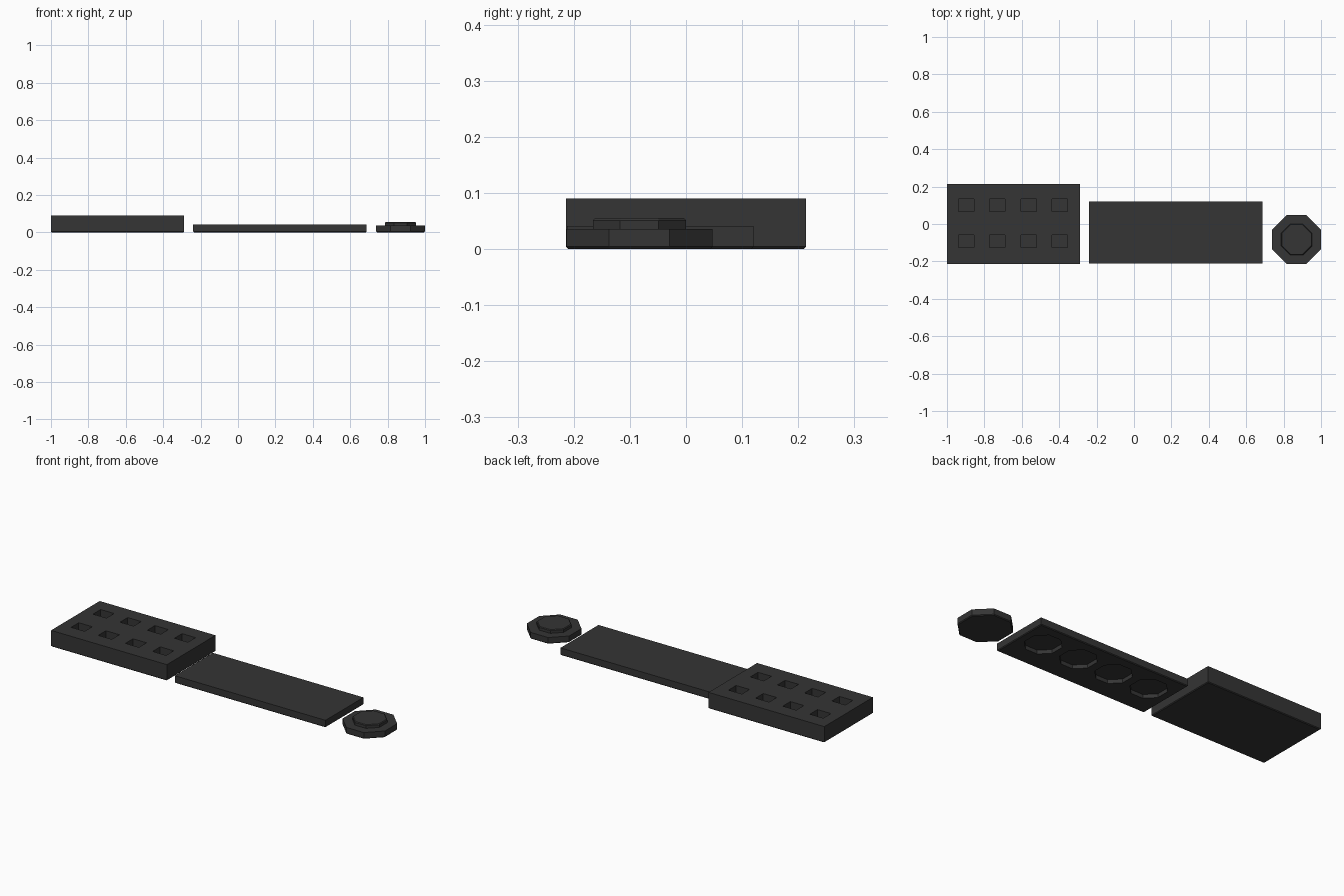
import bpy, bmesh, math

if "Cube" in bpy.data.objects:
    bpy.data.objects.remove(bpy.data.objects["Cube"])

dark = bpy.data.materials.new("dark grey plastic")
dark.diffuse_color = (0.035, 0.035, 0.035, 1)
dark.use_nodes = True
dark.node_tree.nodes["Principled BSDF"].inputs["Base Color"].default_value = dark.diffuse_color


def prism(name, rings):
    """Solid made by stacking matching outlines, given as (outline, z) from bottom to top."""
    bm = bmesh.new()
    loops = [[bm.verts.new((x, y, z)) for x, y in pts] for pts, z in rings]
    n = len(loops[0])
    bm.faces.new(loops[0][::-1])
    bm.faces.new(loops[-1])
    for a, b in zip(loops, loops[1:]):
        for i in range(n):
            j = (i + 1) % n
            bm.faces.new((a[i], a[j], b[j], b[i]))
    me = bpy.data.meshes.new(name)
    bm.to_mesh(me)
    bm.free()
    me.materials.append(dark)
    ob = bpy.data.objects.new(name, me)
    bpy.context.collection.objects.link(ob)
    return ob


def rect(cx, cy, w, d):
    return [(cx + sx * w / 2, cy + sy * d / 2)
            for sx, sy in ((-1, -1), (1, -1), (1, 1), (-1, 1))]


def octagon(cx, cy, flats):
    r = flats / 2 / math.cos(math.pi / 8)
    return [(cx + r * math.cos(math.pi / 8 + i * math.pi / 4),
             cy + r * math.sin(math.pi / 8 + i * math.pi / 4)) for i in range(8)]


def carve(target, cutters):
    for c in cutters:
        c.hide_render = True
        c.hide_set(True)
        m = target.modifiers.new("pocket", 'BOOLEAN')
        m.operation = 'DIFFERENCE'
        m.solver = 'EXACT'
        m.object = c


C = 0.004  # bottom edge chamfer

# Thick block with two rows of rectangular pockets
bx, w, d = -0.644, 0.712, 0.427
block = prism("pocket_block", [(rect(bx, 0, w - 2 * C, d - 2 * C), 0),
                               (rect(bx, 0, w, d), C), (rect(bx, 0, w, d), 0.09)])
carve(block, [prism("pocket_cutter", [(rect(-0.897 + 0.167 * i, y, 0.083, 0.067), 0.05),
                                      (rect(-0.897 + 0.167 * i, y, 0.083, 0.067), 0.12)])
              for i in range(4) for y in (-0.092, 0.1)])

# Thin plate with four octagonal recesses underneath
px, py, w, d = 0.2235, -0.046, 0.927, 0.333
plate = prism("recessed_plate", [(rect(px, py, w - 2 * C, d - 2 * C), 0),
                                 (rect(px, py, w, d), C), (rect(px, py, w, d), 0.041)])
carve(plate, [prism("recess_cutter", [(octagon(px + 0.222 * (i - 1.5), -0.02, 0.176), -0.03),
                                      (octagon(px + 0.222 * (i - 1.5), -0.02, 0.176), 0.021)])
              for i in range(4)])

# Octagonal plug: wide base with a smaller raised tab
kx, ky = 0.869, -0.083
prism("plug_base", [(octagon(kx, ky, 0.26 - 2 * C), 0),
                    (octagon(kx, ky, 0.26), C), (octagon(kx, ky, 0.26), 0.036)])
prism("plug_tab", [(octagon(kx, ky, 0.166), 0.03), (octagon(kx, ky, 0.166), 0.051),
                   (octagon(kx, ky, 0.158), 0.055)])
